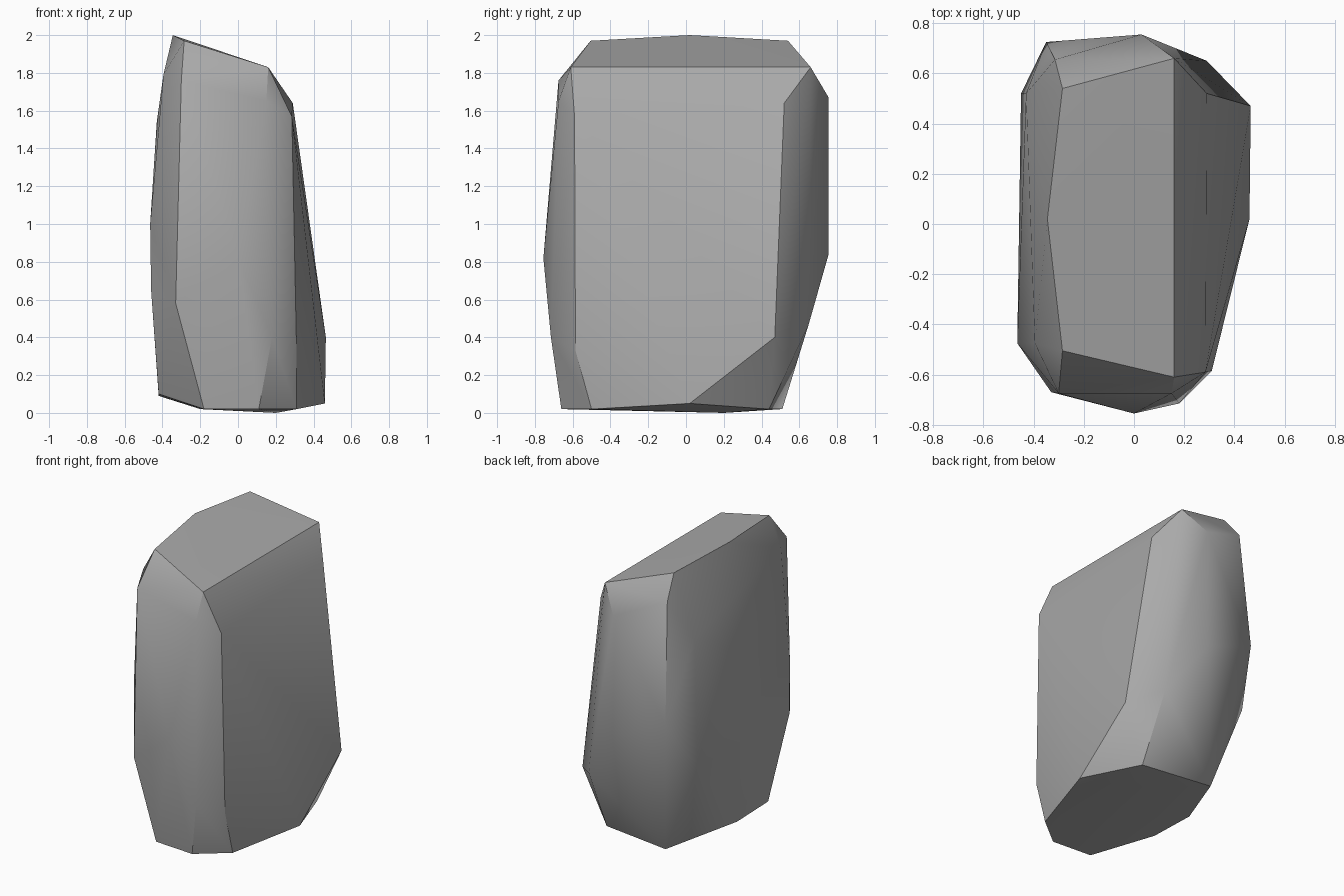
import bpy
import bmesh
import math

# Remove the default cube
default_cube = bpy.data.objects.get("Cube")
if default_cube:
    bpy.data.objects.remove(default_cube, do_unlink=True)


def make_material(name, grey):
    material = bpy.data.materials.new(name)
    material.use_nodes = True
    colour = (grey, grey, grey, 1)
    material.diffuse_color = colour
    shader = material.node_tree.nodes["Principled BSDF"]
    shader.inputs["Base Color"].default_value = colour
    return material


def hull_object(name, outlines, material):
    """Wrap a tight convex skin around the corners of several outlines."""
    mesh = bpy.data.meshes.new(name)
    shape = bmesh.new()
    for outline in outlines:
        for corner in outline:
            shape.verts.new(corner)
    hull = bmesh.ops.convex_hull(shape, input=shape.verts[:])
    leftover = [item for item in hull["geom_interior"]
                if isinstance(item, bmesh.types.BMVert)]
    bmesh.ops.delete(shape, geom=leftover, context="VERTS")
    # Merge the nearly flat triangles into broad chipped facets
    bmesh.ops.dissolve_limit(shape, angle_limit=math.radians(1),
                             verts=shape.verts[:], edges=shape.edges[:])
    bmesh.ops.recalc_face_normals(shape, faces=shape.faces[:])
    shape.to_mesh(mesh)
    shape.free()
    mesh.materials.append(material)
    result = bpy.data.objects.new(name, mesh)
    bpy.context.collection.objects.link(result)
    return result


# Sloping crown of the boulder
crown = [(.16, -.61, 1.83), (.16, .66, 1.83), (-.285, .54, 1.97),
         (-.345, .02, 2), (-.285, -.505, 1.97)]

# Chipped shoulder just below the crown
shoulder = [(.29, .52, 1.64), (.03, .755, 1.67), (-.315, .655, 1.82),
            (-.43, .52, 1.54), (-.395, -.475, 1.79), (-.3, -.675, 1.76),
            (.15, -.675, 1.65), (.285, -.59, 1.57)]

# Bulging waist
waist = [(.03, .755, .84), (-.35, .725, 1), (-.45, .52, .66),
         (-.465, -.475, 1), (-.46, -.475, .65),
         (-.33, -.67, .58), (0, -.755, .82)]

# Lower corners that flare out to the side
flare = [(.465, .47, .4), (.29, .65, .47),
         (.18, -.715, .4), (.31, -.585, .33)]

# Footprint on the ground
foot = [(.46, .02, .05), (.3, .44, .02), (-.2, .51, .02), (-.42, .04, .09),
        (-.42, -.3, .1), (-.18, -.64, .02), (.11, -.66, .02),
        (.31, -.5, .02), (.2, .2, 0)]

stone_grey = make_material("stone grey", .4)
boulder = hull_object("boulder", [crown, shoulder, waist, flare, foot], stone_grey)

# Soft shading across shallow facets, crisp edges on the big chips
bpy.ops.object.select_all(action="DESELECT")
boulder.select_set(True)
bpy.context.view_layer.objects.active = boulder
bpy.ops.object.shade_smooth_by_angle(angle=math.radians(30))
